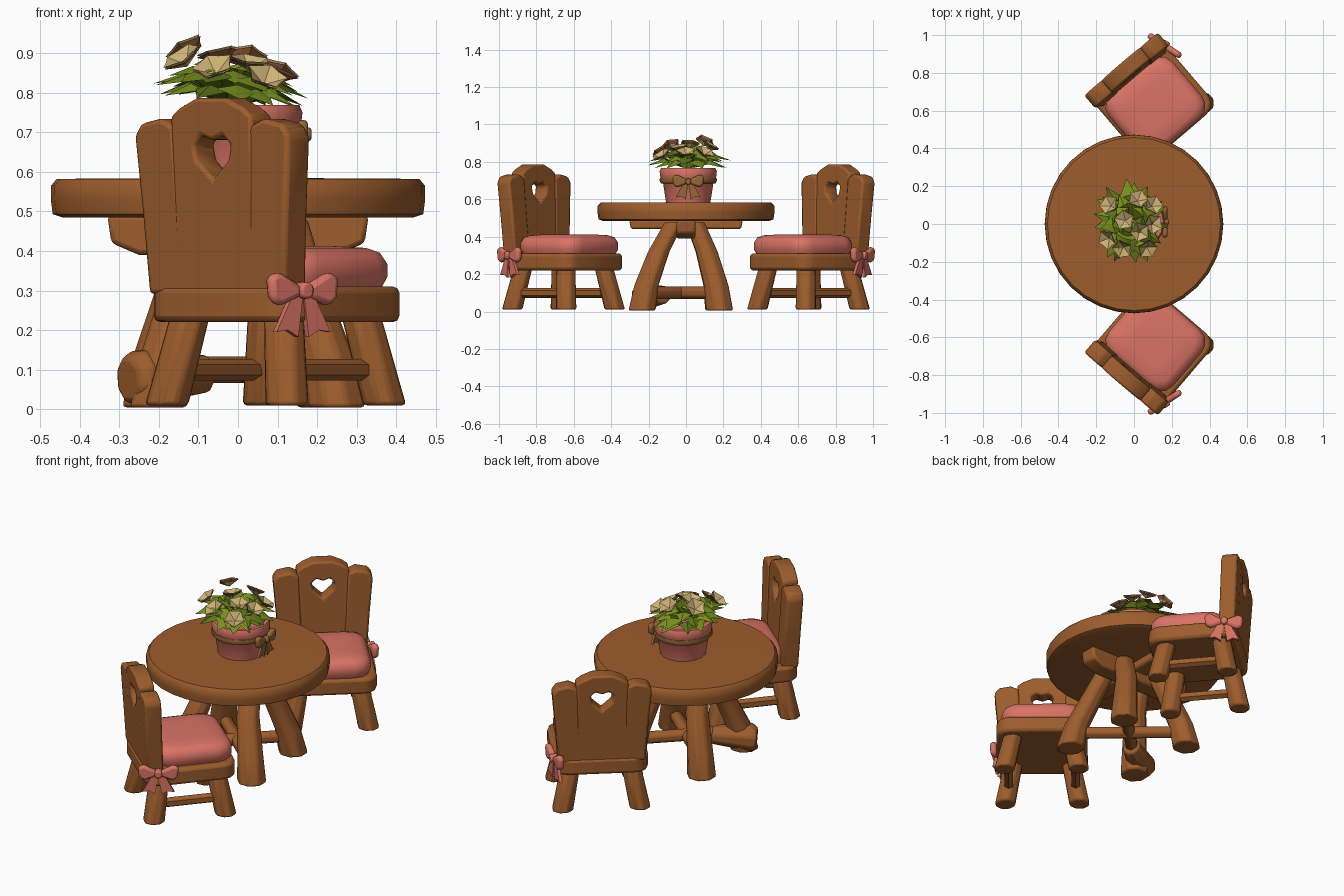
import bpy, bmesh, math, random
from math import sin, cos, pi, radians
from mathutils import Matrix, Vector, Quaternion

if "Cube" in bpy.data.objects:
    bpy.data.objects.remove(bpy.data.objects["Cube"])
random.seed(4)


def material(name, rgb):
    m = bpy.data.materials.new(name)
    m.use_nodes = True
    m.diffuse_color = (*rgb, 1)
    m.node_tree.nodes["Principled BSDF"].inputs["Base Color"].default_value = (*rgb, 1)
    return m


WOOD = material("warm wood", (0.335, 0.109, 0.026))
PINK = material("rose cloth", (0.7, 0.172, 0.13))
LEAF = material("leaf green", (0.19, 0.275, 0.013))
DARK = material("dark leaf green", (0.11, 0.17, 0.01))
CREAM = material("cream petal", (0.62, 0.45, 0.18))
RUST = material("rust petal", (0.32, 0.115, 0.045))
RIBBON = material("ribbon brown", (0.3, 0.135, 0.038))
I = Matrix.Identity(4)


def finish(name, bm, mats, M=I, bevel=0, segments=2, closed=True):
    bm.transform(M)
    if closed:
        bmesh.ops.recalc_face_normals(bm, faces=bm.faces)
    mesh = bpy.data.meshes.new(name)
    bm.to_mesh(mesh)
    bm.free()
    for m in mats:
        mesh.materials.append(m)
    ob = bpy.data.objects.new(name, mesh)
    bpy.context.collection.objects.link(ob)
    if bevel:
        mod = ob.modifiers.new("soft edges", "BEVEL")
        mod.width, mod.segments, mod.limit_method = bevel, segments, "ANGLE"
        mod.angle_limit = radians(35)
    bpy.ops.object.select_all(action="DESELECT")
    ob.select_set(True)
    bpy.context.view_layer.objects.active = ob
    bpy.ops.object.shade_smooth_by_angle(angle=radians(40))


def plate(name, loops, lo, hi, mat, M=I, flat=False, bevel=0):
    """Outline with optional holes, extruded along y (or along z when flat)."""
    bm = bmesh.new()
    edges = []
    for loop in loops:
        vs = [bm.verts.new((a, b, lo) if flat else (a, lo, b)) for a, b in loop]
        edges += [bm.edges.new((v, vs[i - 1])) for i, v in enumerate(vs)]
    if len(loops) == 1:
        bm.faces.new(vs)
    else:
        bmesh.ops.triangle_fill(bm, edges=edges, use_beauty=True)
    ext = bmesh.ops.extrude_face_region(bm, geom=bm.faces[:])["geom"]
    step = Vector((0, 0, hi - lo)) if flat else Vector((0, hi - lo, 0))
    bmesh.ops.translate(bm, vec=step, verts=[g for g in ext if isinstance(g, bmesh.types.BMVert)])
    finish(name, bm, [mat], M, bevel)


def limb(name, points, radii, M=I, sides=8, bevel=0.01):
    """Log through the points; upright ones get level ends."""
    bm = bmesh.new()
    pts = [Vector(p) for p in points]
    run = (pts[-1] - pts[0]).normalized()
    q = Quaternion() if run.z > 0.7 else run.to_track_quat("Z", "Y")
    rings = []
    for p, r in zip(pts, radii):
        rings.append([bm.verts.new(p + q @ Vector((r * cos(a), r * sin(a), 0)))
                      for a in (2 * pi * (k + 0.5) / sides for k in range(sides))])
    for a, b in zip(rings, rings[1:]):
        for k in range(sides):
            bm.faces.new((a[k - 1], a[k], b[k], b[k - 1]))
    bm.faces.new(rings[0])
    bm.faces.new(rings[-1])
    finish(name, bm, [WOOD], M, bevel)


def lathe(name, profile, mat, M=I, steps=24):
    bm = bmesh.new()
    vs = [bm.verts.new((r, 0, z)) for r, z in profile]
    es = [bm.edges.new(p) for p in zip(vs, vs[1:])]
    bmesh.ops.spin(bm, geom=vs + es, cent=(0, 0, 0), axis=(0, 0, 1), angle=2 * pi, steps=steps)
    bmesh.ops.remove_doubles(bm, verts=bm.verts, dist=0.0005)
    finish(name, bm, [mat], M)


def rounded(w, d, r, n=3):
    out = []
    for q in range(4):
        sx, sy = (1, -1, -1, 1)[q], (1, 1, -1, -1)[q]
        for k in range(n + 1):
            a = pi / 2 * (q + k / n)
            out.append((sx * (w / 2 - r) + r * cos(a), sy * (d / 2 - r) + r * sin(a)))
    return out


def cushion(name, w, d, low, high, M):
    """Puffed pad: rounded outlines stacked and closed with a low crown."""
    bm = bmesh.new()
    rings = []
    for t, s in ((0, 0.93), (0.3, 1), (0.6, 1), (0.85, 0.93), (0.96, 0.8), (1, 0.5)):
        rings.append([bm.verts.new((x * s, y * s, low + t * (high - low)))
                      for x, y in rounded(w, d, 0.09)])
    for a, b in zip(rings, rings[1:]):
        for k in range(len(a)):
            bm.faces.new((a[k - 1], a[k], b[k], b[k - 1]))
    bm.faces.new(rings[0])
    bm.faces.new(rings[-1])
    finish(name, bm, [PINK], M)


def mirror(pts):
    return [(-x, z) for x, z in pts]


def bow(name, size, mat, M):
    """Two loops, two tails and a knot."""
    loop = [(0.08, 0.12), (0.72, 0.45), (1.0, 0.33), (0.95, -0.22), (0.7, -0.38), (0.08, -0.14)]
    tail = [(0.0, -0.05), (0.3, -0.1), (0.78, -1.0), (0.45, -0.95), (0.15, -1.12)]
    M = M @ Matrix.Scale(size, 4)
    for side, f in (("left", mirror), ("right", list)):
        plate(name + "_loop_" + side, [f(loop)], -0.2, 0.12, mat, M, bevel=0.06)
        plate(name + "_tail_" + side, [f(tail)], -0.1, 0.06, mat, M)
    plate(name + "_knot", [rounded(0.36, 0.4, 0.1, 1)], -0.3, 0.15, mat, M, bevel=0.05)


def chair(tag, flip):
    M = (Matrix.Diagonal((1, flip, 1, 1)) @ Matrix.Translation((0.095, -0.655, 0))
         @ Matrix.Rotation(radians(-40.5), 4, "Z"))
    # seat and cushion
    plate(tag + "_seat", [rounded(0.488, 0.482, 0.075)], 0.22, 0.31, WOOD,
          M @ Matrix.Translation((0, 0.004, 0)), True, 0.016)
    cushion(tag + "_cushion", 0.445, 0.41, 0.3, 0.412, M @ Matrix.Translation((-0.006, 0.035, 0)))
    # splayed legs with a stretcher on each side
    for sx in (-1, 1):
        for sy in (-1, 1):
            limb(tag + "_leg", [(0.2 * sx, 0.19 * sy, 0.01), (0.155 * sx, 0.15 * sy, 0.24)],
                 [0.058, 0.053], M)
        limb(tag + "_stretcher", [(0.18 * sx, -0.18, 0.1), (0.18 * sx, 0.18, 0.1)],
             [0.027, 0.027], M, 6, 0)
    # leaning backrest: arched middle plank with a heart hole, two outer planks
    lean = Matrix.Identity(4)
    lean[1][2], lean[1][3] = -0.05, -0.176
    B = M @ lean
    half = [(0.13, 0.29), (0.135, 0.74), (0.105, 0.762), (0.05, 0.786)]
    heart = [(0, 0.582), (0.052, 0.63), (0.06, 0.668), (0.035, 0.692)]
    plate(tag + "_back_middle", [half + mirror(half)[::-1],
          heart + [(0, 0.678)] + mirror(heart[1:])[::-1]], -0.041, 0.043, WOOD, B, bevel=0.01)
    outer = [(0.1, 0.29), (0.225, 0.29), (0.24, 0.5), (0.257, 0.69), (0.235, 0.722),
             (0.17, 0.735), (0.125, 0.715), (0.115, 0.5)]
    for f in (list, mirror):
        plate(tag + "_back_outer", [f(outer)], -0.041, 0.047, WOOD, B, bevel=0.012)
    # cloth bow beside the back corner
    bow(tag + "_bow", 0.105, PINK, M @ Matrix.Translation((0.235, -0.175, 0.3))
        @ Matrix.Rotation(radians(74), 4, "Z"))


chair("front_chair", 1)
chair("rear_chair", -1)

# table top with a softly worn rim
lathe("table_top", [(0, 0.485), (0.445, 0.485), (0.468, 0.493), (0.473, 0.53), (0.472, 0.565),
                    (0.458, 0.582), (0, 0.585)], WOOD, steps=32)
# crossed beams under the top
beam = [(-0.33, 0.49), (-0.32, 0.42), (-0.25, 0.39), (0.25, 0.39), (0.32, 0.42), (0.33, 0.49)]
plate("long_beam", [beam], -0.05, 0.05, WOOD, bevel=0.012)
plate("cross_beam", [[(x * 0.92, 0.44 if z < 0.45 else z) for x, z in beam]], -0.05, 0.05, WOOD,
      Matrix.Rotation(pi / 2, 4, "Z"), bevel=0.012)
# bowed table legs, wider at the foot
feet = [(0.25, -0.235), (0.22, 0.18), (-0.2, -0.235), (-0.22, 0.175)]
for x, y in feet:
    limb("table_leg", [(x, y, 0.005), (x * 0.9, y * 0.9, 0.14), (x * 0.66, y * 0.62, 0.32),
                       (x * 0.5, y * 0.26, 0.48)], [0.078, 0.07, 0.062, 0.055])
for a, b in ((0, 3), (1, 2)):
    limb("table_stretcher", [(*feet[a], 0.1), (*feet[b], 0.1)], [0.036, 0.036], sides=6)
limb("foot_log", [(-0.28, -0.235, 0.075), (-0.25, -0.23, 0.079), (-0.08, -0.12, 0.09)],
     [0.06, 0.076, 0.05])

# flower pot with ribbon
P = Matrix.Translation((0.01, 0.012, 0))
lathe("pot", [(0, 0.58), (0.118, 0.58), (0.135, 0.69), (0.148, 0.708), (0.153, 0.75), (0.145, 0.768),
              (0.125, 0.768), (0.118, 0.75), (0, 0.75)], PINK, P, 16)
lathe("pot_ribbon", [(0.125, 0.684), (0.147, 0.686), (0.154, 0.7), (0.151, 0.715), (0.125, 0.717)],
      RIBBON, P, 16)
bow("pot_bow", 0.085, RIBBON, P @ Matrix.Translation((0.15, 0, 0.695))
    @ Matrix.Rotation(pi / 2, 4, "Z"))

# foliage: tiers of broad, arching leaves, leaning a little to one side
slope = Matrix.Identity(4)
slope[2][0] = -0.1
bm = bmesh.new()
for count, reach, z0, z1, z2 in ((12, 0.215, 0.765, 0.81, 0.772), (11, 0.215, 0.78, 0.84, 0.805),
                                 (9, 0.165, 0.79, 0.862, 0.83), (6, 0.105, 0.8, 0.875, 0.85)):
    for k in range(count):
        a = 2 * pi * (k + random.uniform(-0.3, 0.3)) / count
        R = Matrix.Translation((-0.018, 0.015, 0)) @ Matrix.Rotation(a, 4, "Z")
        L = reach * random.uniform(0.9, 1.06) * (0.9 + 0.14 * abs(sin(a)))
        h = random.uniform(-0.008, 0.012)
        w = random.uniform(0.04, 0.054)
        root, left, mid, right, tip = [bm.verts.new(R @ Vector(p)) for p in (
            (L * 0.1, 0, z0), (L * 0.55, w, z1 + h - 0.014), (L * 0.6, 0, z1 + h),
            (L * 0.55, -w, z1 + h - 0.014), (L, 0, z2 + h))]
        for tri in ((root, mid, left), (root, right, mid), (mid, tip, left), (mid, right, tip)):
            bm.faces.new(tri).material_index = int(k % 4 == 0)
finish("leaves", bm, [LEAF, DARK], slope, closed=False)

# blossoms: open cups, rust along the outer half of the underside
bm = bmesh.new()
blooms = [(-0.13, 0.1, 0.905), (0.02, 0.13, 0.885), (0.1, 0.0, 0.85), (0.03, -0.04, 0.875),
          (-0.14, -0.08, 0.885), (-0.06, -0.13, 0.86), (0.07, -0.13, 0.835), (-0.05, 0.02, 0.895),
          (0.1, 0.1, 0.85)]
for x, y, z in blooms:
    tilt = Vector((x, y, 0.22)).to_track_quat("Z", "Y").to_matrix().to_4x4()
    R = Matrix.Translation((x, y, z)) @ tilt @ Matrix.Rotation(random.random() * 6, 4, "Z")
    for drop, under in ((0, False), (-0.006, True)):
        core = bm.verts.new(R @ Vector((0, 0, drop - 0.018)))
        inner, rim = [[bm.verts.new(R @ Vector((s * r * cos(a), s * r * sin(a), drop + lift)))
                       for r, a in ((0.055 if k % 2 else 0.042, pi * k / 5) for k in range(10))]
                      for s, lift in ((0.6, 0), (1, 0.012))]
        for k in range(10):
            for f, outer in (((core, inner[k - 1], inner[k]), False),
                             ((inner[k - 1], rim[k - 1], rim[k], inner[k]), True)):
                face = bm.faces.new(f[::-1] if under else f)
                face.material_index = int(under and outer)
finish("blossoms", bm, [CREAM, RUST], closed=False)
